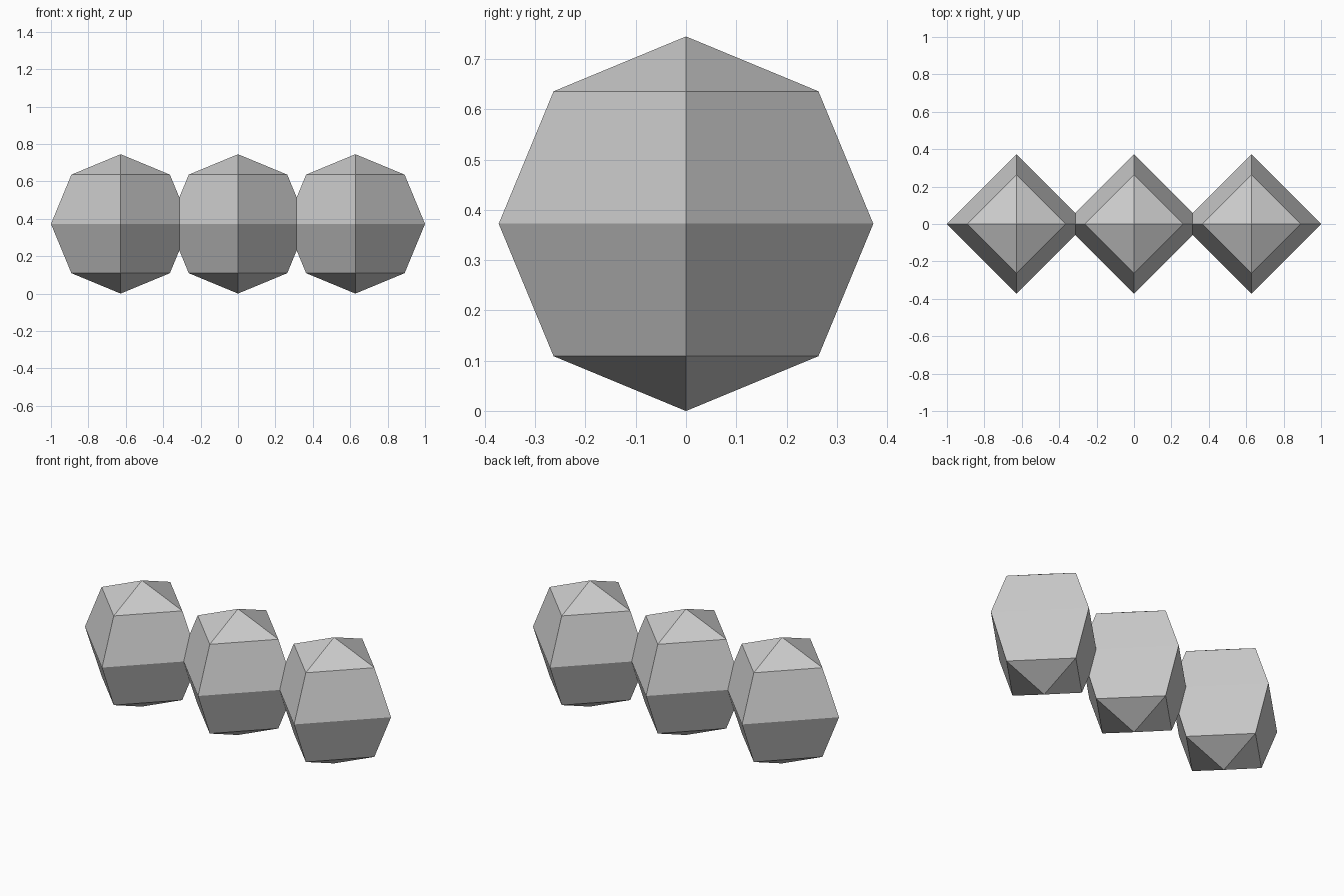
import bpy
import bmesh

cube = bpy.data.objects.get("Cube")
if cube:
    bpy.data.objects.remove(cube, do_unlink=True)

RADIUS = 0.3725
SPACING = 1 - RADIUS

# Single flat grey colour
grey = bpy.data.materials.new("light_grey")
grey.use_nodes = True
grey.diffuse_color = (0.6, 0.6, 0.6, 1)
grey.node_tree.nodes["Principled BSDF"].inputs["Base Color"].default_value = (0.6, 0.6, 0.6, 1)


def low_poly_bead(name, x):
    """Four-sided, four-ring faceted sphere with its corners on the axes."""
    mesh = bpy.data.meshes.new(name)
    bm = bmesh.new()
    bmesh.ops.create_uvsphere(bm, u_segments=4, v_segments=4, radius=RADIUS)
    bm.to_mesh(mesh)
    bm.free()
    mesh.materials.append(grey)
    obj = bpy.data.objects.new(name, mesh)
    obj.location = (x, 0, RADIUS)
    bpy.context.collection.objects.link(obj)


# Row of three overlapping beads
for name, side in (("right_bead", -1), ("middle_bead", 0), ("left_bead", 1)):
    low_poly_bead(name, side * SPACING)
